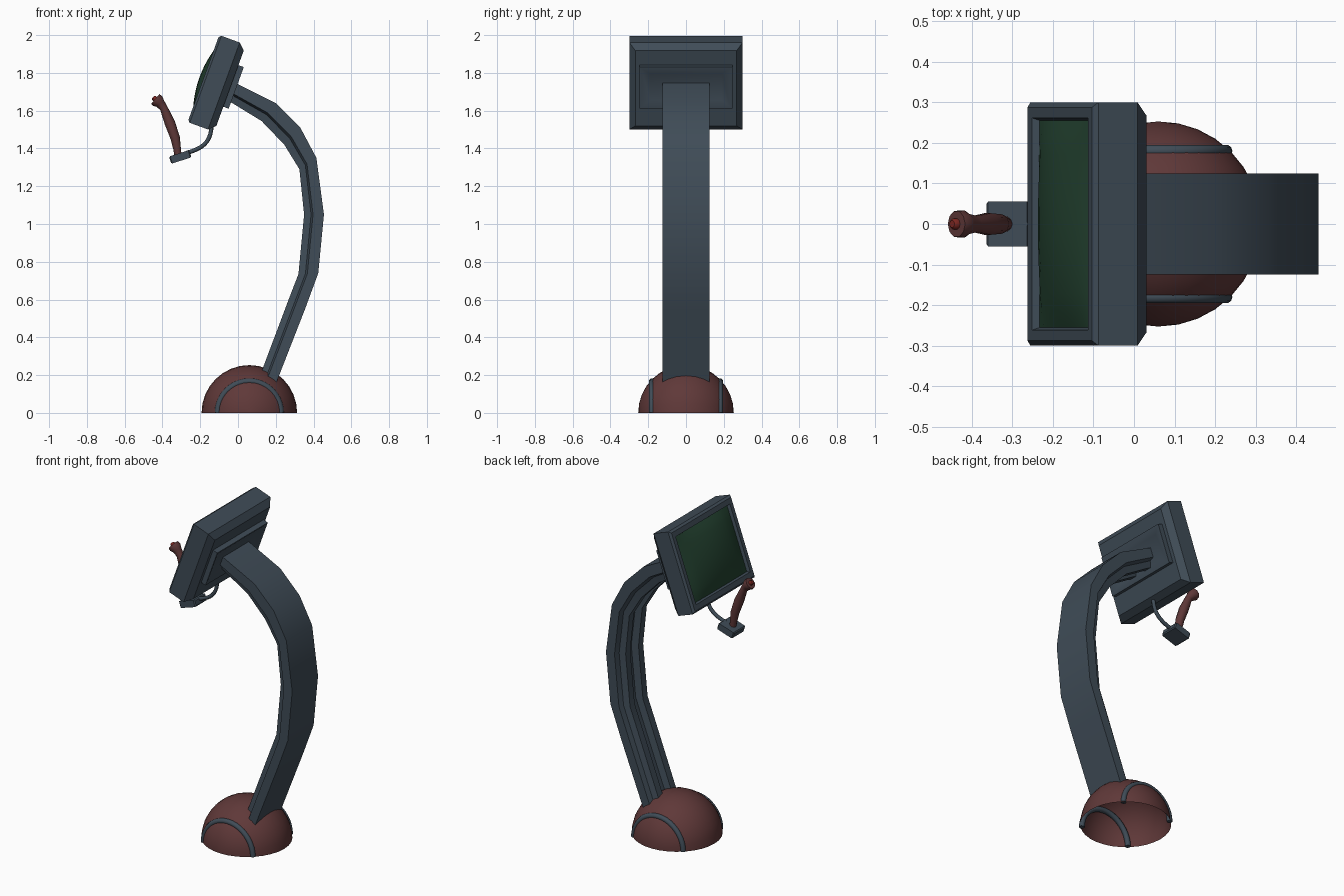
import bpy, bmesh
from math import sin, cos, pi, radians
from mathutils import Matrix, Vector

if "Cube" in bpy.data.objects:
    bpy.data.objects.remove(bpy.data.objects["Cube"])


def material(name, rgb):
    m = bpy.data.materials.new(name)
    m.diffuse_color = (*rgb, 1)
    m.use_nodes = True
    m.node_tree.nodes["Principled BSDF"].inputs["Base Color"].default_value = m.diffuse_color
    return m


SLATE = material("slate", (0.05, 0.072, 0.095))
MAROON = material("maroon", (0.115, 0.04, 0.04))
GREEN = material("screen_green", (0.017, 0.055, 0.03))
RED = material("button_red", (0.2, 0.02, 0.015))


def finish(name, bm, mat, matrix=None, angle=30, recalc=True):
    if recalc:
        bmesh.ops.recalc_face_normals(bm, faces=bm.faces)
    me = bpy.data.meshes.new(name)
    bm.to_mesh(me)
    bm.free()
    ob = bpy.data.objects.new(name, me)
    bpy.context.collection.objects.link(ob)
    me.materials.append(mat)
    if matrix:
        me.transform(matrix)
    bpy.ops.object.select_all(action='DESELECT')
    ob.select_set(True)
    bpy.context.view_layer.objects.active = ob
    bpy.ops.object.shade_smooth_by_angle(angle=radians(angle))
    return ob


def loft(name, rings, mat, matrix=None, angle=30):
    """Skin closed rings of points and cap both ends."""
    bm = bmesh.new()
    vs = [[bm.verts.new(p) for p in r] for r in rings]
    n = len(vs[0])
    for a, b in zip(vs, vs[1:]):
        for i in range(n):
            j = (i + 1) % n
            bm.faces.new((a[i], a[j], b[j], b[i]))
    bm.faces.new(vs[0])
    bm.faces.new(vs[-1][::-1])
    return finish(name, bm, mat, matrix, angle)


def rect(depth, hy, hz, z0=0):
    """Rectangle facing along local x."""
    return [(depth, -hy, z0 - hz), (depth, hy, z0 - hz),
            (depth, hy, z0 + hz), (depth, -hy, z0 + hz)]


def tube(name, pts, sides, mat, angle=60):
    """Round sweep through (x, z, radius) stations in the xz plane."""
    rings = []
    for i, (x, z, r) in enumerate(pts):
        p, q = pts[max(i - 1, 0)], pts[min(i + 1, len(pts) - 1)]
        t = Vector((q[0] - p[0], 0, q[1] - p[1])).normalized()
        side = Vector((t.z, 0, -t.x))
        rings.append([Vector((x, 0, z)) + r * (side * cos(a) + Vector((0, 1, 0)) * sin(a))
                      for a in (2 * pi * k / sides for k in range(sides))])
    return loft(name, rings, mat, None, angle)


# Open hemispherical base, poles along y
bm = bmesh.new()
bmesh.ops.create_uvsphere(bm, u_segments=32, v_segments=16, radius=0.253)
bmesh.ops.rotate(bm, verts=bm.verts, matrix=Matrix.Rotation(pi / 2, 3, 'X'))
bmesh.ops.delete(bm, geom=[v for v in bm.verts if v.co.z < -1e-4], context='VERTS')
finish("base_dome", bm, MAROON, Matrix.Translation((0.06, 0, 0)), recalc=False)

# Half rings let into both sides of the base
for label, y in (("front", -0.18), ("back", 0.18)):
    arc = [(0.06 + 0.167 * cos(a), 0.167 * sin(a), 0.016)
           for a in (pi * k / 20 for k in range(21))]
    ring = tube("base_ring_" + label, arc, 10, SLATE)
    ring.data.transform(Matrix.Translation((0, y, 0)))
    for v in ring.data.vertices:
        v.co.z = max(v.co.z, 0)

# Curved support arm: channel section between an outer and inner edge line
outer = [(.195, .14), (.355, .55), (.425, .74), (.455, 1.05), (.415, 1.35),
         (.33, 1.51), (.20, 1.64), (-.01, 1.745), (-.03, 1.755)]
inner = [(.11, .18), (.268, .60), (.32, .735), (.35, 1.05), (.325, 1.29),
         (.245, 1.42), (.125, 1.545), (-.03, 1.64), (-.05, 1.65)]
half = [(.125, 0), (.125, .55), (.095, .65), (.085, 1), (.04, 1), (.03, .6)]
section = half + [(-y, t) for y, t in half[::-1]]
rings = []
for (xo, zo), (xi, zi) in zip(outer, inner):
    rings.append([(xo + (xi - xo) * t, y, zo + (zi - zo) * t) for y, t in section])
loft("support_arm", rings, SLATE)

# Tilted monitor: local x runs backwards, local z up the screen
TILT = Matrix.Translation((-0.183, 0, 1.77)) @ Matrix.Rotation(radians(20), 4, 'Y')
loft("monitor_body", [rect(*r) for r in (
    (.02, .255, .195), (0, .262, .202), (0, .288, .233), (.012, .3, .245),
    (.115, .3, .245), (.15, .268, .212))], SLATE, TILT)
loft("monitor_back_plate", [rect(*r, 0.013) for r in (
    (.14, .245, .117), (.18, .245, .117), (.18, .235, .107), (.166, .19, .075))], SLATE, TILT)

# Bulging screen
bm = bmesh.new()
bmesh.ops.create_grid(bm, x_segments=12, y_segments=12, size=1)
for v in bm.verts:
    a, b = v.co.x, v.co.y
    v.co = (0.018 - 0.04 * cos(a * pi / 2) ** .7 * cos(b * pi / 2) ** .7
            if max(abs(a), abs(b)) < .999 else 0.018, a * -.258, b * .198)
screen = finish("screen", bm, GREEN, TILT, 60, recalc=False)
if screen.data.polygons[0].normal.x > 0:
    screen.data.flip_normals()

# Bent stalk under the monitor
p0, p1, p2, p3 = (Vector(p) for p in ((-.14, 1.53), (-.14, 1.43), (-.19, 1.40), (-.27, 1.377)))
stalk = []
for k in range(11):
    t = k / 10
    p = p0 * (1 - t) ** 3 + p1 * 3 * t * (1 - t) ** 2 + p2 * 3 * t * t * (1 - t) + p3 * t ** 3
    stalk.append((p.x, p.y, 0.011))
tube("stalk", stalk, 8, SLATE)

# Small block that carries the grip
BLOCK = Matrix.Translation((-.306, 0, 1.355)) @ Matrix.Rotation(radians(-18), 4, 'Y')
loft("grip_block", [rect(*r) for r in (
    (-.056, .05, .014), (-.05, .056, .02), (.05, .056, .02), (.056, .05, .014))], SLATE, BLOCK)

# Hand grip with flared head and thumb button
tube("hand_grip", [(-.318, 1.365, .019), (-.322, 1.395, .02), (-.332, 1.454, .025),
                   (-.361, 1.536, .028), (-.393, 1.613, .021), (-.412, 1.638, .026),
                   (-.425, 1.651, .035), (-.438, 1.662, .033)], 10, MAROON, 50)
tube("thumb_button", [(-.434, 1.658, .014), (-.445, 1.668, .014), (-.449, 1.672, .009)],
     10, RED, 40)
